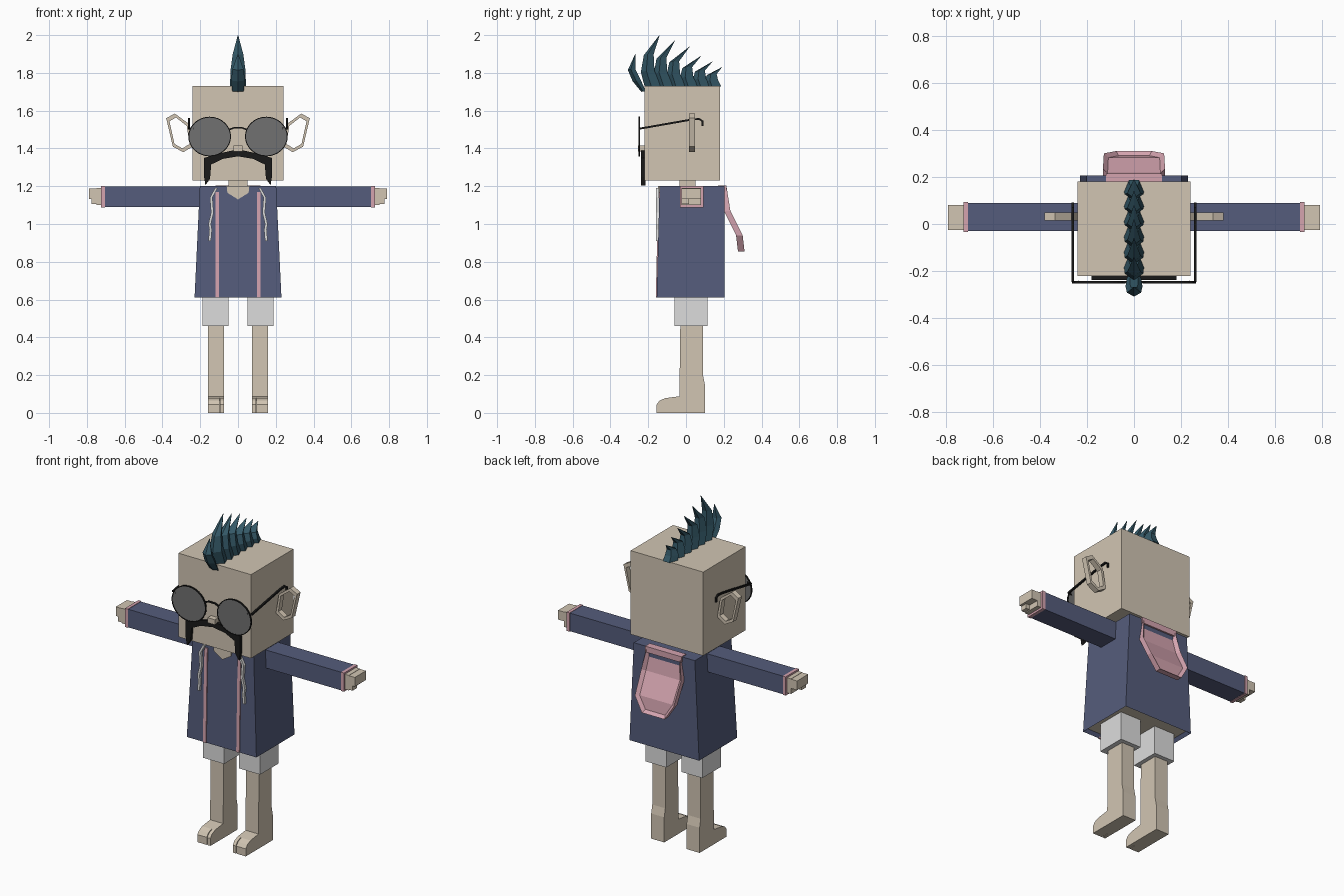
import bpy, bmesh, math
from mathutils import Vector

cube = bpy.data.objects.get("Cube")
if cube:
    bpy.data.objects.remove(cube, do_unlink=True)


def material(name, r, g, b):
    m = bpy.data.materials.new(name)
    m.use_nodes = True
    m.diffuse_color = (r, g, b, 1)
    bsdf = next(n for n in m.node_tree.nodes if n.type == 'BSDF_PRINCIPLED')
    bsdf.inputs["Base Color"].default_value = (r, g, b, 1)
    return m


SKIN = material("skin", .64, .56, .45)
NAVY = material("navy cloth", .09, .107, .2)
PINK = material("pink lining", .66, .37, .43)
WHITE = material("white cloth", .72, .72, .72)
TEAL = material("teal hair", .034, .098, .135)
GREY = material("grey lens", .165, .165, .165)
BLACK = material("black", .01, .01, .01)


def finish(name, bm, *mats):
    bmesh.ops.remove_doubles(bm, verts=bm.verts, dist=.0001)
    bmesh.ops.recalc_face_normals(bm, faces=bm.faces)
    mesh = bpy.data.meshes.new(name)
    bm.to_mesh(mesh)
    bm.free()
    for m in mats:
        mesh.materials.append(m)
    ob = bpy.data.objects.new(name, mesh)
    bpy.context.scene.collection.objects.link(ob)
    return ob


def loft_bm(rings, closed=False):
    """Skin a row of equal rings; cap the ends or join them in a loop."""
    bm = bmesh.new()
    vs = [[bm.verts.new(p) for p in r] for r in rings]
    n = len(vs[0])
    for i in range(len(vs) if closed else len(vs) - 1):
        a, b = vs[i], vs[(i + 1) % len(vs)]
        for j in range(n):
            k = (j + 1) % n
            bm.faces.new((a[j], a[k], b[k], b[j]))
    if not closed:
        bm.faces.new(vs[0])
        bm.faces.new(vs[-1])
    bmesh.ops.recalc_face_normals(bm, faces=bm.faces)
    return bm


def loft(name, rings, mat, closed=False):
    return finish(name, loft_bm(rings, closed), mat)


def rect(x0, x1, y0, y1, z):
    return [(x0, y0, z), (x1, y0, z), (x1, y1, z), (x0, y1, z)]


def box(name, x, y, z, mat):
    return loft(name, [rect(*x, *y, z[0]), rect(*x, *y, z[1])], mat)


def prism_x(name, profile, x0, x1, mat):
    return loft(name, [[(x, y, z) for y, z in profile] for x in (x0, x1)], mat)


def prism_y(name, profile, y0, y1, mat):
    return loft(name, [[(x, y, z) for x, z in profile] for y in (y0, y1)], mat)


def span(s, a, b):
    return tuple(sorted((s * a, s * b)))


def rod(name, points, r, mat):
    """Thin square rod along a path."""
    pts = [Vector(p) for p in points]
    rings = []
    for i, p in enumerate(pts):
        d = (pts[min(i + 1, len(pts) - 1)] - pts[max(i - 1, 0)]).normalized()
        up = Vector((1, 0, 0)) if abs(d.x) < .9 else Vector((0, 0, 1))
        u = d.cross(up).normalized() * r
        v = d.cross(u).normalized() * r
        rings.append([p + u + v, p - u + v, p - u - v, p + u - v])
    return loft(name, rings, mat)


# Head, neck and nose
box("head", (-.24, .24), (-.22, .18), (1.23, 1.73), SKIN)
box("neck", (-.05, .05), (-.035, .05), (1.17, 1.24), SKIN)
box("nose", (-.024, .024), (-.253, -.21), (1.385, 1.415), SKIN)

# Moustache with long drooping ends
half = [(.08, 1.378), (.18, 1.35), (.18, 1.25), (.172, 1.205), (.148, 1.24),
        (.142, 1.315), (.08, 1.345)]
left = [(0, 1.395)] + half + [(0, 1.358)]
for s, side in ((1, "left"), (-1, "right")):
    prism_y(side + "_moustache", [(s * x, z) for x, z in left], -.237, -.215, BLACK)

# Coat with a recessed underside showing the body inside
bm = loft_bm([rect(-.23, .23, -.155, .205, .61), rect(-.202, .202, -.14, .205, 1.2)])
bottom = [f for f in bm.faces if f.normal.z < -.9]
bmesh.ops.inset_region(bm, faces=bottom, thickness=.02, depth=-.02)
for f in bottom:
    f.material_index = 1
finish("coat", bm, NAVY, SKIN)
prism_y("neckline", [(-.06, 1.201), (-.056, 1.165), (0, 1.13), (.056, 1.165), (.06, 1.201)],
        -.148, -.1, SKIN)
box("collar", (-.12, .12), (.17, .215), (1.17, 1.205), PINK)

# Hood hanging on the back, hollowed on its outer side
rows = [(1.195, .11, .215), (1.07, .132, .235), (.94, .128, .3), (.855, .075, .31)]
bm = loft_bm([rect(-w, w, y - .035 if z < 1.19 else y - .02, y, z) for z, w, y in rows])
outer = [f for f in bm.faces if f.normal.y > .5 and f.calc_center_median().z > .87]
bmesh.ops.inset_region(bm, faces=outer, thickness=.02, depth=-.018)
finish("hood", bm, PINK)

for s, side in ((1, "left"), (-1, "right")):
    # Coat trim and drawstring
    a, b = span(s, .1, .12)
    loft(side + "_trim", [rect(a, b, -.16, -.15, .61), rect(a, b, -.147, -.135, 1.17)], PINK)
    cord = [(.115, 1.19), (.142, 1.14), (.136, 1.06), (.15, 1.0), (.145, .97), (.15, .91)]
    loft(side + "_drawstring",
         [rect(s * x - .007, s * x + .007, -.16, -.143, z) for x, z in cord], WHITE)

    # Sleeve, cuff and hand
    box(side + "_sleeve", span(s, .19, .71), (-.03, .09), (1.09, 1.198), NAVY)
    box(side + "_cuff", span(s, .705, .724), (-.033, .093), (1.088, 1.2), PINK)
    box(side + "_palm", span(s, .72, .75), (-.025, .08), (1.1, 1.19), SKIN)
    box(side + "_fingers", span(s, .75, .79), (-.025, .08), (1.133, 1.188), SKIN)
    box(side + "_thumb", span(s, .75, .775), (-.025, .015), (1.105, 1.133), SKIN)

    # Shorts, leg and split-toed foot
    box(side + "_short_leg", span(s, .05, .188), (-.06, .115), (.46, .635), WHITE)
    leg = [(-.03, .48), (.09, .48), (.09, .2), (.1, .15), (.1, 0), (-.11, 0),
           (-.11, .078), (-.035, .088)]
    prism_x(side + "_leg", leg, *span(s, .074, .16), SKIN)
    toe = [(-.11, 0), (-.155, 0), (-.155, .045), (-.14, .065), (-.11, .078)]
    prism_x(side + "_big_toe", toe, *span(s, .074, .094), SKIN)
    prism_x(side + "_toes", toe, *span(s, .098, .16), SKIN)

    # Open ear ring
    ear = [(.26, 1.53), (.335, 1.585), (.38, 1.56), (.345, 1.41), (.29, 1.38), (.24, 1.41)]
    cx = sum(x for x, z in ear) / len(ear)
    cz = sum(z for x, z in ear) / len(ear)
    rings = []
    for x, z in ear:
        ix, iz = x + (cx - x) * .24, z + (cz - z) * .2
        rings.append([(s * x, .015, z), (s * x, .048, z), (s * ix, .048, iz), (s * ix, .015, iz)])
    loft(side + "_ear", rings, SKIN, closed=True)

    # Round lens, its rim and the temple bar
    angles = [math.tau * i / 32 for i in range(32)]
    disc = [(s * .15 + .11 * math.cos(t), 1.463 + .102 * math.sin(t)) for t in angles]
    prism_y(side + "_lens", disc, -.25, -.245, GREY)
    rim = []
    for t in angles:
        c, d = math.cos(t), math.sin(t)
        rim.append([(s * .15 + (.11 + e) * c, y, 1.463 + (.102 + e) * d)
                    for e, y in ((-.002, -.252), (.003, -.252), (.003, -.243), (-.002, -.243))])
    loft(side + "_lens_rim", rim, BLACK, closed=True)
    bar = [(.235, -.246, 1.505), (.26, -.244, 1.505), (.26, .03, 1.553), (.26, .07, 1.556),
           (.26, .087, 1.545), (.26, .087, 1.52)]
    rod(side + "_temple_bar", [(s * x, y, z) for x, y, z in bar], .005, BLACK)

rod("glasses_bridge", [(-.045, -.247, 1.5), (-.02, -.247, 1.51), (.02, -.247, 1.51),
                       (.045, -.247, 1.5)], .004, BLACK)


# Mohawk: curved tapering locks with a ridged cross-section
def lock(name, path, widths, depths):
    rings = []
    for (y, z), w, d in zip(path, widths, depths):
        rings.append([(0, y - d, z), (w, y - d * .2, z + d * .2), (w * .5, y + d, z + d * .2),
                      (-w * .5, y + d, z + d * .2), (-w, y - d * .2, z + d * .2)])
    loft(name, rings, TEAL)


lock("front_lock", [(-.225, 1.7), (-.26, 1.755), (-.288, 1.815), (-.268, 1.9)],
     (.03, .036, .03, .001), (.012, .022, .02, .001))
spikes = [(-.175, -.14, 2.0), (-.11, -.06, 1.97), (-.045, .02, 1.94),
          (.02, .08, 1.89), (.085, .14, 1.86), (.145, .19, 1.83)]
for i, (base, tip, top) in enumerate(spikes):
    h = top - 1.72
    path = [(base, 1.72), (base - .1 * h, 1.72 + .3 * h), (base - .08 * h, 1.72 + .62 * h),
            (tip, top)]
    lock(f"hair_spike_{i + 1}", path, (.042, .04, .028, .001), (.042, .036, .026, .001))
